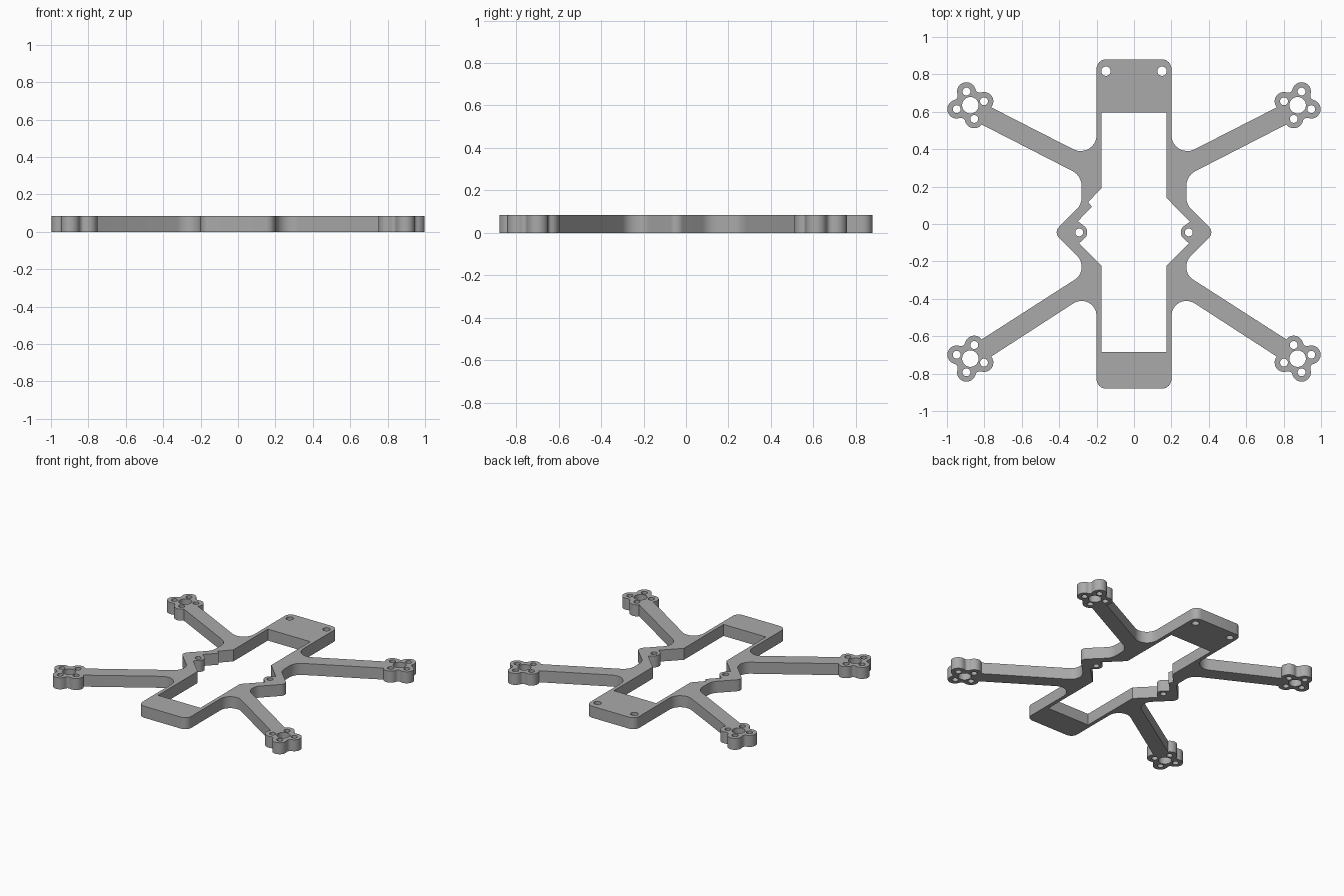
import bpy, bmesh
from math import cos, sin, tan, radians, pi
from mathutils import Vector

cube = bpy.data.objects.get("Cube")
if cube:
    bpy.data.objects.remove(cube, do_unlink=True)

THICK = 0.085
MOUNT_X, BACK_Y, FRONT_Y = 0.875, 0.635, 0.72
LOBE_DIST, LOBE_R = 0.076, 0.05
LOBES = (164, 74, -16, -106)
BOSS = (0.293, -0.045)


def arc(cx, cy, r, a0, a1, n=14):
    """Sharp-corner points along an arc, angles in degrees."""
    angles = [radians(a0 + (a1 - a0) * i / n) for i in range(n + 1)]
    return [(cx + r * cos(a), cy + r * sin(a), 0) for a in angles]


def circle(cx, cy, r, n=28):
    return arc(cx, cy, r, 0, 360 - 360 / n, n - 1)


def rounded(points, n=8):
    """Replace each (x, y, radius) corner by a fillet."""
    out = []
    for i, (x, y, r) in enumerate(points):
        p = Vector((x, y))
        if r == 0:
            out.append(p)
            continue
        u = (Vector(points[i - 1][:2]) - p).normalized()
        v = (Vector(points[(i + 1) % len(points)][:2]) - p).normalized()
        half = u.angle(v) / 2
        centre = p + (u + v).normalized() * (r / sin(half))
        start = p + u * (r / tan(half)) - centre
        turn = (pi - 2 * half) * (1 if start.cross(p - centre) > 0 else -1)
        for k in range(n + 1):
            t = turn * k / n
            out.append(centre + Vector((start.x * cos(t) - start.y * sin(t),
                                        start.x * sin(t) + start.y * cos(t))))
    return out


def mirror_x(points):
    return [(-x, y, r) for x, y, r in points]


def mirror_y(points):
    return [(x, -y, r) for x, y, r in points]


def lobe_centre(cy, a):
    return (MOUNT_X + LOBE_DIST * cos(radians(a)), cy + LOBE_DIST * sin(radians(a)))


def mount_edge(cy):
    """Four-lobed motor mount edge, clockwise from arm to arm."""
    pts = []
    for i, a in enumerate(LOBES):
        a0 = 220 if i == 0 else a + 90
        a1 = -143 if i == 3 else a - 90
        pts += arc(*lobe_centre(cy, a), LOBE_R, a0, a1)
        if i < 3:
            v, d = radians(a - 45), LOBE_R * 2 ** 0.5
            pts.append((MOUNT_X + d * cos(v), cy + d * sin(v), 0.024))
    return pts


def mount_holes(cy):
    return [circle(MOUNT_X, cy, 0.044)] + [circle(*lobe_centre(cy, a), 0.021) for a in LOBES]


# Outer edge of one half: body, back arm, side point, front arm
half = [(0.2, 0.88, 0.05), (0.2, 0.336, 0.085)]
half += mount_edge(BACK_Y)
half += [(0.28, 0.258, 0.09), (0.28, 0.105, 0.09), (0.43, -0.045, 0.04),
         (0.28, -0.195, 0.08), (0.28, -0.274, 0.08)]
half += mirror_y(mount_edge(FRONT_Y))[::-1]
half += [(0.2, -0.344, 0.08), (0.2, -0.88, 0.05)]
outer = half + mirror_x(half)[::-1]

# Central opening, with a screw boss on each side and uneven notches
boss = arc(*BOSS, 0.043, 123, 240)
lower = [(0.293, -0.103, 0), (0.173, -0.223, 0), (0.173, -0.685, 0)]
left_side = [(0.173, 0.595, 0), (0.173, 0.14, 0), (0.3, 0.012, 0)] + boss + lower
right_side = [(0.173, 0.595, 0), (0.173, 0.193, 0), (0.245, 0.117, 0),
              (0.225, 0.092, 0), (0.3, 0.015, 0)] + boss + lower
opening = left_side + mirror_x(right_side)[::-1]

# Screw holes
holes = mount_holes(BACK_Y) + [mirror_y(h) for h in mount_holes(FRONT_Y)]
holes += [circle(*BOSS, 0.021), circle(0.15, 0.817, 0.025)]
holes += [mirror_x(h) for h in holes]

# Filled, extruded plate
curve = bpy.data.curves.new("frame_profile", 'CURVE')
curve.dimensions = '2D'
curve.fill_mode = 'BOTH'
curve.extrude = THICK / 2
for loop in [outer, opening] + holes:
    pts = rounded(loop)
    spline = curve.splines.new('POLY')
    spline.points.add(len(pts) - 1)
    for sp, p in zip(spline.points, pts):
        sp.co = (p.x, p.y, 0, 1)
    spline.use_cyclic_u = True
profile = bpy.data.objects.new("frame_profile", curve)
bpy.context.collection.objects.link(profile)
bpy.context.view_layer.update()
mesh = bpy.data.meshes.new_from_object(
    profile.evaluated_get(bpy.context.evaluated_depsgraph_get()))
bpy.data.objects.remove(profile, do_unlink=True)

bm = bmesh.new()
bm.from_mesh(mesh)
bmesh.ops.remove_doubles(bm, verts=bm.verts, dist=0.0001)
bmesh.ops.recalc_face_normals(bm, faces=bm.faces)
bmesh.ops.translate(bm, verts=bm.verts, vec=(0, 0, THICK / 2))
bm.to_mesh(mesh)
bm.free()
mesh.name = "frame_plate"
frame = bpy.data.objects.new("frame_plate", mesh)
bpy.context.collection.objects.link(frame)

# Grey plate material
grey = bpy.data.materials.new("plain_grey")
grey.use_nodes = True
colour = (0.4, 0.4, 0.4, 1)
grey.diffuse_color = colour
grey.node_tree.nodes["Principled BSDF"].inputs["Base Color"].default_value = colour
mesh.materials.clear()
mesh.materials.append(grey)

bpy.ops.object.select_all(action='DESELECT')
frame.select_set(True)
bpy.context.view_layer.objects.active = frame
bpy.ops.object.shade_smooth_by_angle(angle=radians(30))
